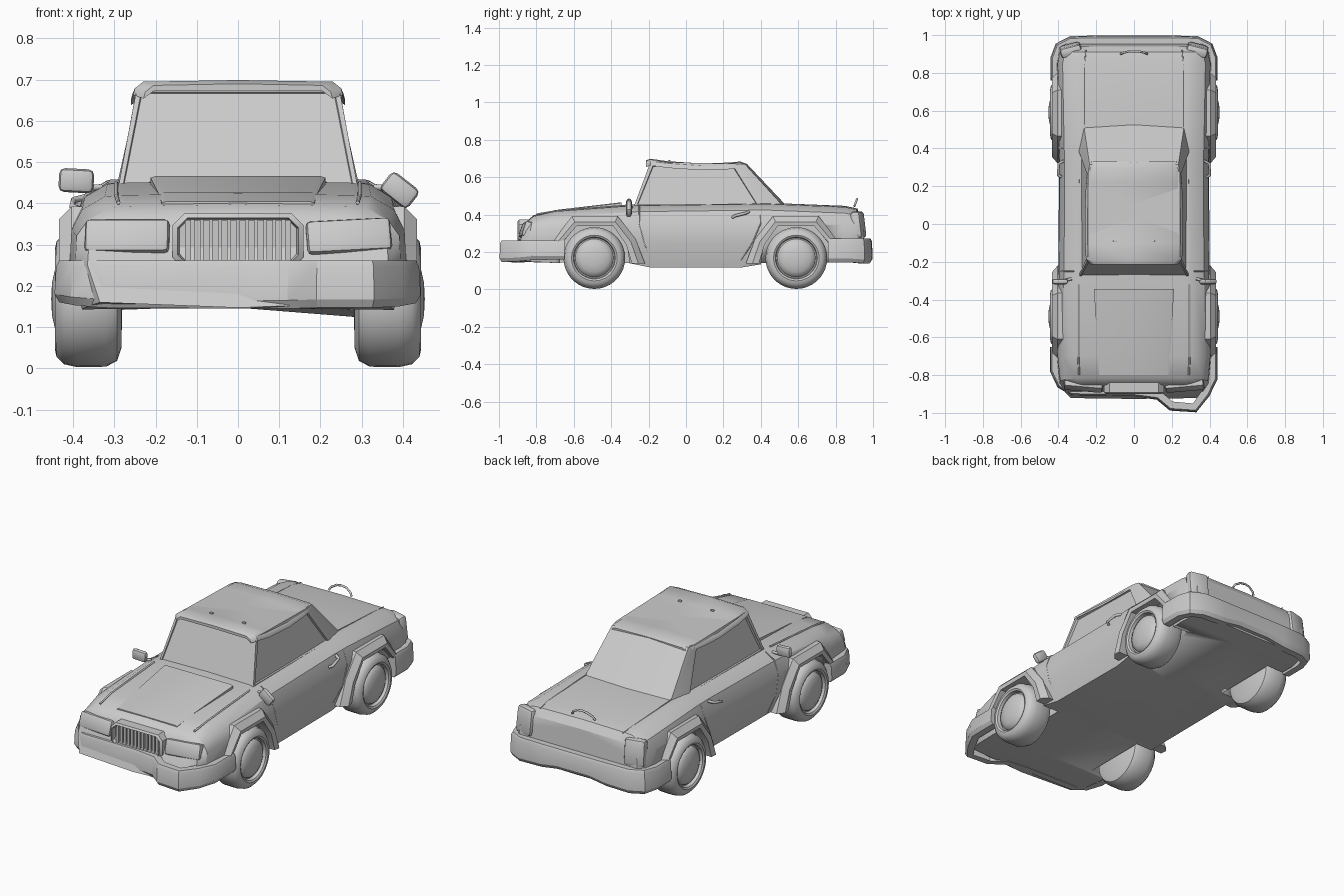
import bpy, bmesh, math
from mathutils import Vector

if "Cube" in bpy.data.objects:
    bpy.data.objects.remove(bpy.data.objects["Cube"])


def finish(name, bm, angle=30):
    bmesh.ops.recalc_face_normals(bm, faces=bm.faces)
    me = bpy.data.meshes.new(name)
    bm.to_mesh(me)
    bm.free()
    ob = bpy.data.objects.new(name, me)
    bpy.context.collection.objects.link(ob)
    bpy.ops.object.select_all(action='DESELECT')
    ob.select_set(True)
    bpy.context.view_layer.objects.active = ob
    bpy.ops.object.shade_smooth_by_angle(angle=math.radians(angle))
    return ob


def loft(name, rings, cap=True, wrap=False, angle=30):
    """Skin a list of closed rings; wrap joins the last ring to the first."""
    bm = bmesh.new()
    vs = [[bm.verts.new(p) for p in r] for r in rings]
    n = len(vs[0])
    for i in range(len(vs) - (0 if wrap else 1)):
        a, b = vs[i], vs[(i + 1) % len(vs)]
        for j in range(n):
            k = (j + 1) % n
            bm.faces.new((a[j], a[k], b[k], b[j]))
    if cap and not wrap:
        bm.faces.new(vs[0])
        bm.faces.new(vs[-1])
    bmesh.ops.remove_doubles(bm, verts=bm.verts, dist=1e-5)
    return finish(name, bm, angle)


def sym(half):
    """Mirror a half section (first and last points on x = 0) to a full ring."""
    return half + [(-x, y, z) for x, y, z in reversed(half[1:-1])]


def box(name, loc, size, rot=(0, 0, 0), bevel=0.0):
    bm = bmesh.new()
    bmesh.ops.create_cube(bm, size=1)
    bmesh.ops.scale(bm, vec=size, verts=bm.verts)
    if bevel:
        bmesh.ops.bevel(bm, geom=bm.edges[:], offset=bevel, segments=2, affect='EDGES', profile=0.5)
    ob = finish(name, bm)
    ob.location, ob.rotation_euler = loc, rot
    return ob


def tube(name, pts, r):
    cu = bpy.data.curves.new(name, 'CURVE')
    cu.dimensions, cu.bevel_depth, cu.bevel_resolution, cu.use_fill_caps = '3D', r, 1, True
    sp = cu.splines.new('POLY')
    sp.points.add(len(pts) - 1)
    for p, q in zip(sp.points, pts):
        p.co = (*q, 1)
    ob = bpy.data.objects.new(name, cu)
    bpy.context.collection.objects.link(ob)
    return ob


# Lower body: sections along y as (y, half width, top z, right sill z, lean)
stations = [(-.89, .365, .362, .16, .35), (-.845, .395, .393, .15, .2), (-.70, .408, .42, .142, 0),
            (-.29, .402, .45, .138, 0), (-.19, .40, .452, .118, 0), (.30, .397, .458, .118, 0),
            (.42, .40, .46, .138, 0), (.85, .408, .443, .145, 0), (.92, .395, .43, .148, -.05),
            (.955, .365, .39, .15, -.1)]


def section(y, w, zt, zb, lean):
    half = [(0, .147), (w - .03, zb), (w, .25), (w - .004, .25 + (zt - .25) * .5),
            (w - .03, zt - .035), (w - .085, zt - .003), (w - .13, zt), (0, zt + .004)]
    ring = sym([(x, y + lean * (z - .25), z) for x, z in half])
    x, yy, z = ring[-1]
    ring[-1] = (x, yy, max(z, .143))  # the left sill sits higher
    return ring


body = loft("body", [section(*s) for s in stations])

# Wheel arches (cut out) with flared trims, wheels
inner = [(-.185, .05), (-.185, .23), (-.095, .342), (.10, .342), (.175, .24), (.20, .05)]
trim_in = [(-.18, .24), (-.095, .34), (.10, .34), (.17, .24), (.20, .14)]
trim_mid = [(-.20, .25), (-.105, .362), (.112, .362), (.195, .255), (.235, .14)]
trim_out = [(-.215, .265), (-.12, .392), (.125, .392), (.22, .27), (.27, .14)]
tyre = [(0, .28), (.12, .283), (.15, .293), (.164, .32), (.165, .39), (.158, .422), (.14, .44), (.122, .444),
        (.112, .438), (.108, .42), (.102, .42), (.098, .43), (.075, .443), (.04, .451), (0, .453)]

for side, s in (("left", -1), ("right", 1)):
    for end, cy, f in (("front", -.49, 1), ("rear", .59, -1)):
        cutter = loft("arch_cutter", [[(s * x, cy + f * a, z) for a, z in inner] for x in (.272, .6)])
        cutter.hide_render = True
        cutter.hide_set(True)
        mod = body.modifiers.new("arch", 'BOOLEAN')
        mod.object, mod.operation, mod.solver = cutter, 'DIFFERENCE', 'EXACT'
        rings = []
        for a, m, o in zip(trim_in, trim_mid, trim_out):
            rings.append([(s * x, cy + f * p[0], p[1]) for x, p in
                          ((.37, a), (.43, a), (.434, m), (.404, o), (.37, o))])
        loft(f"{side}_{end}_fender_flare", rings, angle=20)
        n = 36
        loft(f"{side}_{end}_wheel",
             [[(s * x, cy + max(r, 1e-6) * math.cos(2 * math.pi * i / n), .168 + r * math.sin(2 * math.pi * i / n))
               for i in range(n)] for r, x in tyre], cap=False, angle=40)


# Bumpers: a chamfered section swept along a plan path of (x, y, bottom z)
def bumper(name, path, top):
    rings = []
    for i, (x, y, zb) in enumerate(path):
        a, b = path[max(i - 1, 0)], path[min(i + 1, len(path) - 1)]
        t = Vector((b[0] - a[0], b[1] - a[1])).normalized()
        nx, ny = -t.y, t.x
        rings.append([(x + nx * d, y + ny * d, z) for d, z in
                      ((.05, zb), (.012, zb), (0, zb + .02), (.004, top - .015), (.012, top), (.05, top))])
    loft(name, rings)


bumper("front_bumper", [(-.445, -.65, .16), (-.445, -.78, .16), (-.405, -.865, .153), (-.33, -.91, .147),
                        (0, -.915, .145), (.12, -.93, .145), (.19, -.988, .147), (.33, -.997, .147),
                        (.40, -.91, .15), (.443, -.82, .158), (.443, -.65, .16)], .262)
rear = [(.443, .76, .145), (.443, .88, .145), (.415, .955, .14), (.34, .994, .14), (.2, .998, .145), (.1, .998, .16)]
bumper("rear_bumper", rear + [(-x, y, z) for x, y, z in reversed(rear)], .272)

# Cabin with recessed windscreen and side glass, solid rear pillars
bm = bmesh.new()
base = [(-.29, -.28, .44), (.29, -.28, .44), (.293, .40, .445), (.265, .515, .45), (0, .53, .455),
        (-.265, .515, .45), (-.293, .40, .445)]
head = [(-.245, -.19, .682), (.245, -.19, .682), (.243, .27, .672), (.235, .315, .67), (0, .325, .672),
        (-.235, .315, .67), (-.243, .27, .672)]
lo, hi = [bm.verts.new(p) for p in base], [bm.verts.new(p) for p in head]
n = len(base)
walls = [bm.faces.new((lo[i], lo[(i + 1) % n], hi[(i + 1) % n], hi[i])) for i in range(n)]
bm.faces.new(hi)
bm.faces.new(lo[::-1])
bm.normal_update()
for w, t, d in ((walls[0], .016, -.006), (walls[1], .024, -.012), (walls[6], .024, -.012)):
    bmesh.ops.inset_individual(bm, faces=[w], thickness=t, depth=0)
    bmesh.ops.inset_individual(bm, faces=[w], thickness=.003, depth=d)
finish("cabin", bm)

# Roof skin with a shallow dip
roof = [(-.215, .225, .690), (-.19, .25, .699), (-.10, .256, .686), (.08, .256, .674), (.22, .25, .678),
        (.29, .243, .684), (.33, .232, .670)]
loft("roof", [sym([(0, y, z - .016), (w - .02, y, z - .018), (w + .004, y, z - .036), (w, y, z - .02),
                   (w - .02, y, z - .004), (0, y, z)]) for y, w, z in roof], angle=40)

# Hood panel and hood-side ridges
loft("hood_panel", [sym([(0, y, z - .05), (w, y, z - .05), (w, y, z - .004), (w - .012, y, z), (0, y, z)])
                    for y, w, z in ((-.80, .185, .405), (-.68, .192, .427), (-.345, .212, .466))])
for s in (-1, 1):
    tube("hood_ridge", [(s * .29, -.80, .402), (s * .295, -.70, .419), (s * .295, -.32, .449)], .005)


# Octagonal grille frame, backing and slats
def octagon(w, lo, hi, c, y):
    return [(-w, y, lo + c), (-w + c, y, lo), (w - c, y, lo), (w, y, lo + c),
            (w, y, hi - c), (w - c, y, hi), (-w + c, y, hi), (-w, y, hi - c)]


loft("grille_frame", [octagon(.159, .242, .375, .028, -.84), octagon(.159, .242, .375, .028, -.892),
                      octagon(.147, .252, .365, .024, -.90), octagon(.142, .256, .361, .022, -.88),
                      octagon(.142, .256, .361, .022, -.84)], wrap=True)
loft("grille_backing", [octagon(.143, .255, .362, .022, y) for y in (-.84, -.875)])
for i in range(12):
    x = -.121 + i * .022
    box("grille_slat", (x, -.88, .308), (.015, .018, .104))

# Lights, mirrors, door handles and panel seams
for side, s in (("left", -1), ("right", 1)):
    box(f"{side}_headlight", (s * .268, -.853, .317), (.205, .05, .083),
        (math.radians(-18), math.radians(-3 if s > 0 else 0), s * math.radians(5)), .012)
    box(f"{side}_tail_light", (s * .335, .921, .345), (.115, .055, .145),
        (math.radians(7), 0, -s * math.radians(14)), .018)
    box(f"{side}_mirror", (s * .392, -.305, .455 if s < 0 else .432), (.085, .03, .058),
        (0, math.radians(38 if s > 0 else 3), 0), .014)
    tube(f"{side}_mirror_stalk", [(s * .33, -.29, .44), (s * .385, -.303, .435)], .008)
    tube(f"{side}_door_handle", [(s * .385, .25, .385), (s * .402, .26, .393), (s * .398, .32, .408),
                                 (s * .37, .335, .415)], .008)
    for y0, y1 in ((-.25, -.185), (.40, .29)):
        tube("door_seam", [(s * .317, y0, .452), (s * .37, y0, .42), (s * .396, y0 * .98 + y1 * .02, .35),
                           (s * .399, y0 * .6 + y1 * .4, .25), (s * .372, y1, .15)], .003)
    tube("trunk_seam", [(s * .262, .50, .459), (s * .262, .84, .442), (s * .255, .92, .43)], .003)

# Bent trunk handle, roof studs
tube("trunk_handle", [(-.07, .90, .445), (-.06, .906, .462), (-.03, .913, .479), (0, .914, .483),
                      (.03, .913, .479), (.06, .906, .462), (.07, .90, .445)], .006)
for x in (-.10, .10):
    box("roof_stud", (x, -.09, .686), (.02, .012, .01), bevel=.003)
